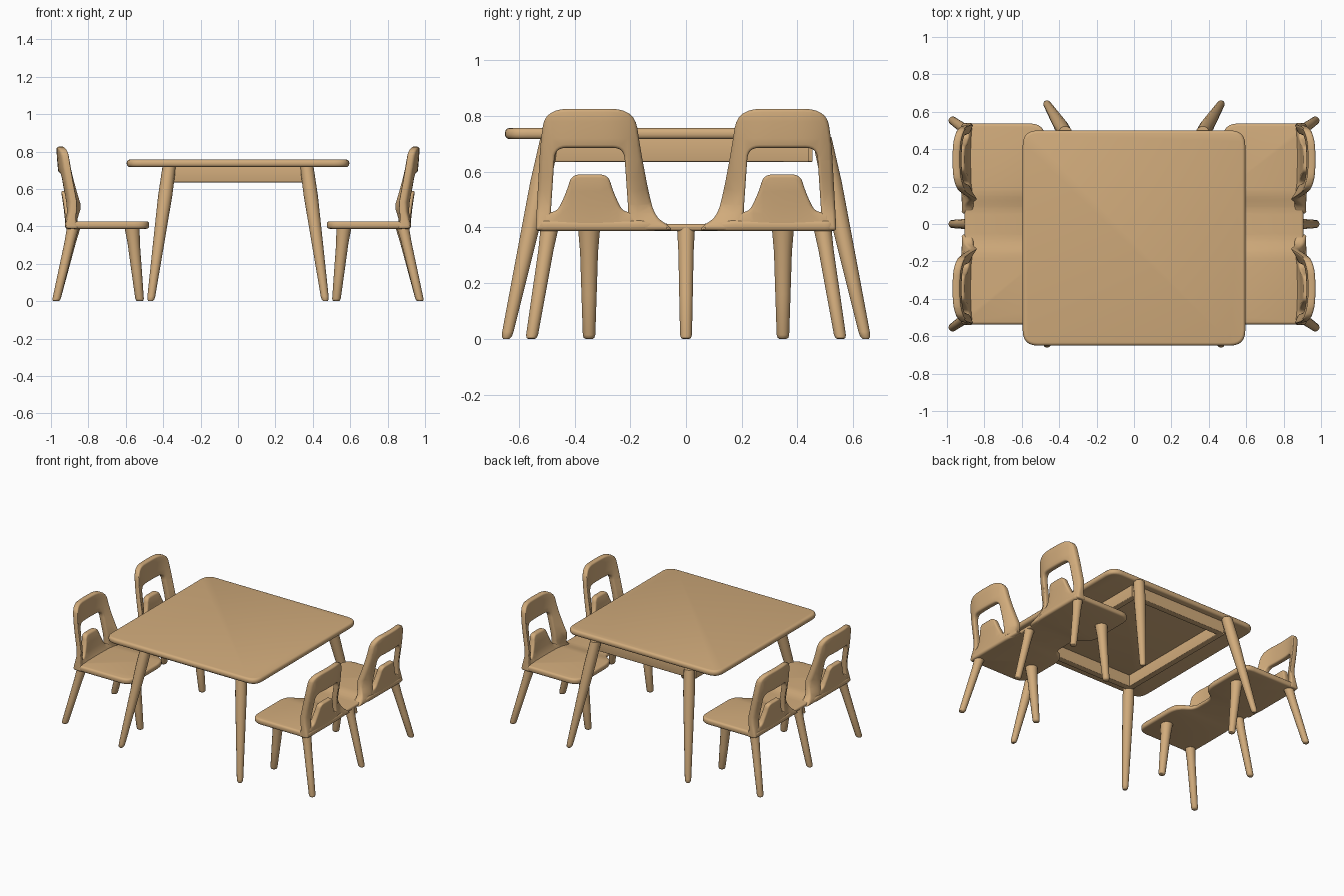
import bpy, bmesh, math
from mathutils import Vector

if "Cube" in bpy.data.objects:
    bpy.data.objects.remove(bpy.data.objects["Cube"])

wood = bpy.data.materials.new("warm_wood")
wood.diffuse_color = (0.64, 0.41, 0.20, 1)
wood.use_nodes = True
wood.node_tree.nodes["Principled BSDF"].inputs["Base Color"].default_value = wood.diffuse_color


def finish(name, bm):
    bmesh.ops.recalc_face_normals(bm, faces=bm.faces[:])
    me = bpy.data.meshes.new(name)
    bm.to_mesh(me)
    bm.free()
    me.materials.append(wood)
    ob = bpy.data.objects.new(name, me)
    bpy.context.collection.objects.link(ob)
    bpy.ops.object.select_all(action='DESELECT')
    ob.select_set(True)
    bpy.context.view_layer.objects.active = ob
    bpy.ops.object.shade_smooth_by_angle(angle=math.radians(42))
    return ob


def rounded(points, steps=6):
    """Turn (u, v, radius) corners into a filleted outline."""
    out = []
    for i, (u, v, r) in enumerate(points):
        p = Vector((u, v))
        if r == 0:
            out.append(p)
            continue
        a = Vector(points[i - 1][:2]) - p
        b = Vector(points[(i + 1) % len(points)][:2]) - p
        a = p + a.normalized() * min(r, a.length * 0.48)
        b = p + b.normalized() * min(r, b.length * 0.48)
        for k in range(steps + 1):
            t = k / steps
            out.append(a * (1 - t) ** 2 + p * 2 * t * (1 - t) + b * t * t)
    return out


def slab(name, points, depth, bevel, place, cuts_u=(), cuts_v=()):
    """Extrude an outline, soften its rims, slice it, then bend it into place."""
    bm = bmesh.new()
    outline = rounded(points)
    low = [bm.verts.new((p.x, p.y, 0)) for p in outline]
    high = [bm.verts.new((p.x, p.y, depth)) for p in outline]
    caps = [bm.faces.new(low[::-1]), bm.faces.new(high)]
    n = len(outline)
    for i in range(n):
        j = (i + 1) % n
        bm.faces.new((low[i], low[j], high[j], high[i]))
    bmesh.ops.recalc_face_normals(bm, faces=bm.faces[:])
    rims = [e for f in caps for e in f.edges]
    bmesh.ops.bevel(bm, geom=rims, offset=bevel, segments=3, profile=0.5,
                    affect='EDGES', clamp_overlap=False)
    for axis, cuts in ((0, cuts_u), (1, cuts_v)):
        for c in cuts:
            co, no = Vector((0, 0, 0)), Vector((0, 0, 0))
            co[axis], no[axis] = c, 1
            bmesh.ops.bisect_plane(bm, geom=bm.verts[:] + bm.edges[:] + bm.faces[:],
                                   plane_co=co, plane_no=no, dist=1e-5)
    for v in bm.verts:
        v.co = place(*v.co)
    return finish(name, bm)


def leg(name, top, foot, r_top, r_mid, r_foot, sides=14):
    """Round tapered leg with a softened foot."""
    bm = bmesh.new()
    top, foot = Vector(top), Vector(foot)
    rings = []
    for t, r in ((0, r_top), (0.22, r_mid), (0.6, (r_mid + r_foot) / 2),
                 (0.965, r_foot), (0.99, r_foot * 0.85), (1, r_foot * 0.55)):
        c = top.lerp(foot, t)
        rings.append([bm.verts.new(c + Vector((r * math.cos(a), r * math.sin(a), 0)))
                      for a in (2 * math.pi * k / sides for k in range(sides))])
    for a, b in zip(rings, rings[1:]):
        for k in range(sides):
            j = (k + 1) % sides
            bm.faces.new((a[k], a[j], b[j], b[k]))
    bm.faces.new(rings[0])
    bm.faces.new(rings[-1])
    return finish(name, bm)


def ease(t):
    t = max(0.0, min(1.0, t))
    return t * t * (3 - 2 * t)


# Table top
slab("table_top", [(-0.595, -0.65, 0.08), (0.595, -0.65, 0.08),
                   (0.595, 0.5, 0.08), (-0.595, 0.5, 0.08)], 0.04, 0.016,
     lambda u, v, w: (u, v, 0.717 + w))


# Apron rails under the table top
def rail(name, x0, x1, y0, y1):
    slab(name, [(x0, y0, 0), (x1, y0, 0), (x1, y1, 0), (x0, y1, 0)], 0.09, 0.006,
         lambda u, v, w: (u, v, 0.635 + w))


rail("front_apron", -0.37, 0.37, -0.50, -0.455)
rail("back_apron", -0.37, 0.37, 0.41, 0.455)
for s, side in ((-1, "left"), (1, "right")):
    rail(side + "_apron", s * 0.365 - 0.022, s * 0.365 + 0.022, -0.48, 0.44)

# Splayed table legs
for sx in (-1, 1):
    for sy in (-1, 1):
        leg("table_leg", (sx * 0.367, sy * 0.487, 0.725), (sx * 0.467, sy * 0.645, 0),
            0.036, 0.038, 0.021)

# Joined two-place seats, outline in x and y
half = [(0.905, 0.09, 0.04), (0.925, 0.15, 0.04), (0.925, 0.537, 0.04),
        (0.475, 0.537, 0.08), (0.475, 0.15, 0.08), (0.575, 0.09, 0.05)]
seat_outline = half + [(x, -y, r) for x, y, r in reversed(half)]

# Backrest outlines: u runs across from the seat centre, v is height
arch = [(0.195, 0.388, 0.012), (0.178, 0.70, 0.05), (0.16, 0.826, 0.085),
        (-0.16, 0.826, 0.085), (-0.182, 0.68, 0.05), (-0.208, 0.54, 0.05),
        (-0.232, 0.44, 0.05), (-0.29, 0.402, 0.03), (-0.29, 0.388, 0),
        (-0.137, 0.388, 0.012), (-0.138, 0.46, 0.03), (-0.122, 0.686, 0.04),
        (0.125, 0.686, 0.04), (0.14, 0.46, 0.03), (0.14, 0.388, 0.012)]
tab_half = [(0.17, 0.388, 0.012), (0.17, 0.455, 0.013), (0.118, 0.455, 0.03),
            (0.083, 0.53, 0.04), (0.066, 0.59, 0.03)]
tab = tab_half + [(-u, v, r) for u, v, r in reversed(tab_half)]
cuts_across = [-0.17 + 0.034 * k for k in range(11)]
cuts_up = [0.42, 0.45, 0.48, 0.53, 0.58, 0.64, 0.72, 0.78]
DEPTH = 0.04

for sx in (-1, 1):
    def seat_place(u, v, w):
        dip = 0.014 * (1 - ease((abs(v) - 0.06) / 0.12))
        return (sx * u, v, 0.387 + w - dip * w / DEPTH)

    slab("bench_seat", seat_outline, DEPTH, 0.014, seat_place,
         cuts_v=[-0.18 + 0.03 * k for k in range(13)])

    for sy in (-1, 1):
        # Curved backrest, leaning out and wrapping forward at its sides
        def back_place(u, v, w):
            outer = 0.922 + 0.048 * ease((v - 0.36) / 0.46)
            wrap = 0.036 * min(1.2, abs(u) / 0.18) ** 3 * ease((v - 0.38) / 0.15)
            thick = 1 + 0.8 * max(0.0, (0.48 - v) / 0.09) ** 2
            return (sx * (outer - wrap - w * thick), sy * (0.345 + u), v)

        slab("backrest_frame", arch, DEPTH, 0.011, back_place, cuts_across, cuts_up)
        slab("backrest_tab", tab, DEPTH, 0.011, back_place, cuts_across, cuts_up)

        # Front leg under each seat and outer rear leg
        leg("seat_front_leg", (sx * 0.567, sy * 0.348, 0.40), (sx * 0.525, sy * 0.348, 0),
            0.041, 0.033, 0.023)
        leg("seat_rear_leg", (sx * 0.878, sy * 0.488, 0.41), (sx * 0.973, sy * 0.555, 0),
            0.034, 0.028, 0.022)

    # Shared rear leg below the bridge
    leg("seat_middle_leg", (sx * 0.873, 0, 0.40), (sx * 0.973, 0, 0), 0.033, 0.028, 0.022)
